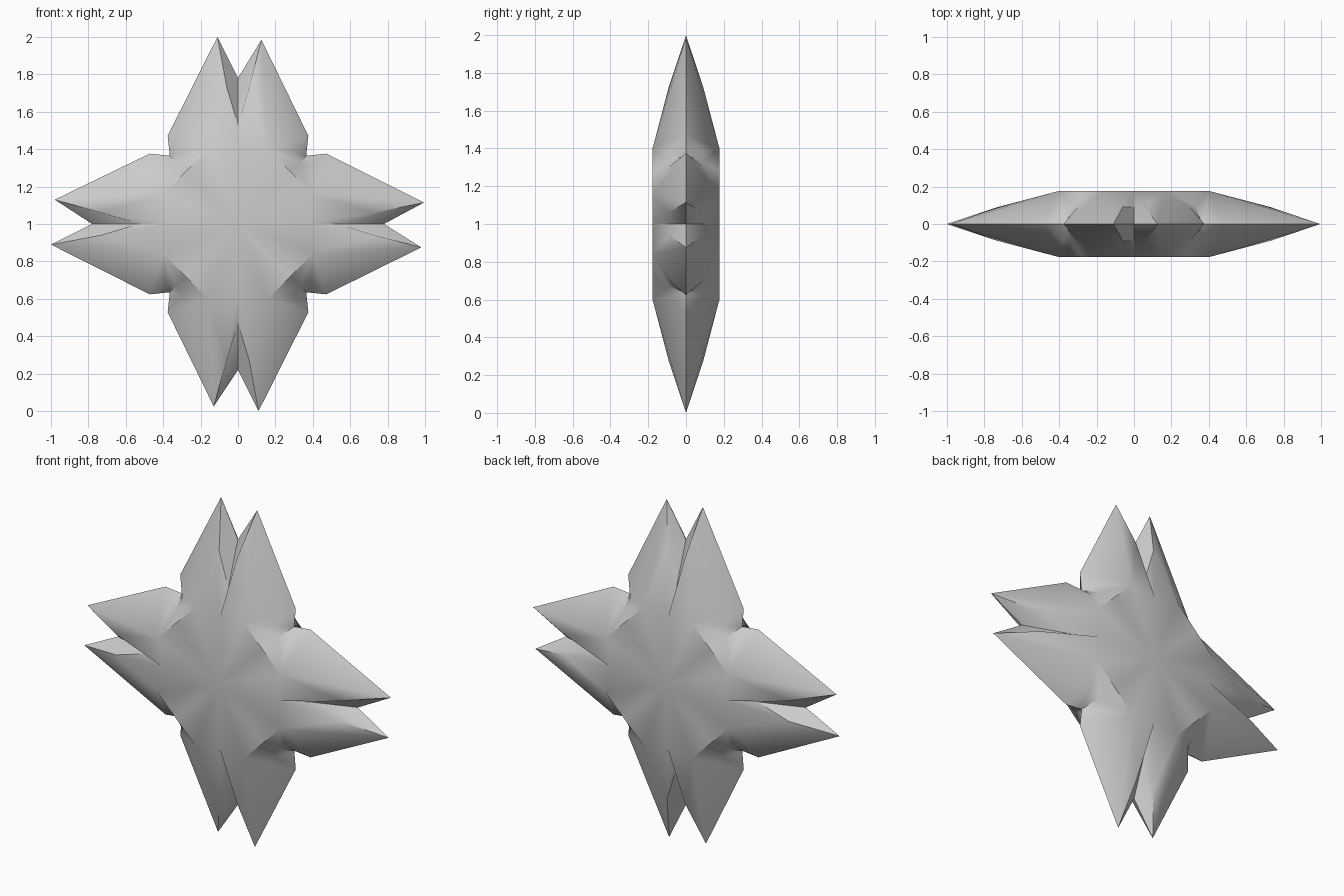
import bpy, bmesh
from mathutils import Vector

if "Cube" in bpy.data.objects:
    bpy.data.objects.remove(bpy.data.objects["Cube"])

H, M = 0.177, 0.09  # half thickness, mid-level depth

# Points of one half-spike, as (across, depth, along the spike)
POINTS = {
    "centre": (0, H, 0),
    "plate_in": (0, H, 0.37), "plate": (0.16, H, 0.40), "plate_out": (0.28, H, 0.28),
    "ridge": (0.06, M, 0.73),
    "valley": (0, M, 0.53), "notch": (0, 0, 0.78),
    "outer": (0.376, 0, 0.472), "shoulder": (0.30, M, 0.385),
    "corner": (0.33, M, 0.33), "corner_notch": (0.365, 0, 0.365),
}
FACES = [
    ("centre", "plate_in", "plate", "plate_out"),
    ("plate_in", "valley", "ridge", "plate"),
    ("valley", "notch", "tip", "ridge"),
    ("plate", "ridge", "tip"),
    ("plate", "tip", "outer"),
    ("plate", "outer", "shoulder"),
    ("plate", "shoulder", "corner", "plate_out"),
    ("shoulder", "outer", "corner_notch", "corner"),
]
# Slightly uneven tips: (quarter turn, side) -> (across, along)
TIPS = {
    (0, 1): (0.125, 0.985), (0, -1): (0.11, 1.0),
    (1, 1): (0.125, 0.98), (1, -1): (0.115, 0.995),
    (2, 1): (0.13, 0.975), (2, -1): (0.11, 1.0),
    (3, 1): (0.13, 0.98), (3, -1): (0.11, 1.0),
}


def turn(p, quarter):
    x, y, z = p
    for _ in range(quarter):
        x, z = z, -x
    return Vector((x, y, z + 1))


# Star body: half-spikes mirrored, turned and welded together
bm = bmesh.new()
for (quarter, side), (across, along) in TIPS.items():
    pts = dict(POINTS, tip=(across, 0, along))
    for depth in (1, -1):
        verts = {n: bm.verts.new(turn((p[0] * side, p[1] * depth, p[2]), quarter))
                 for n, p in pts.items()}
        for names in FACES:
            bm.faces.new([verts[n] for n in names])
bmesh.ops.remove_doubles(bm, verts=bm.verts, dist=0.0005)
bmesh.ops.recalc_face_normals(bm, faces=bm.faces)

mesh = bpy.data.meshes.new("spiked_star")
bm.to_mesh(mesh)
bm.free()
star = bpy.data.objects.new("spiked_star", mesh)
bpy.context.collection.objects.link(star)
bpy.context.view_layer.objects.active = star
star.select_set(True)
bpy.ops.object.shade_smooth_by_angle(angle=0.52)
